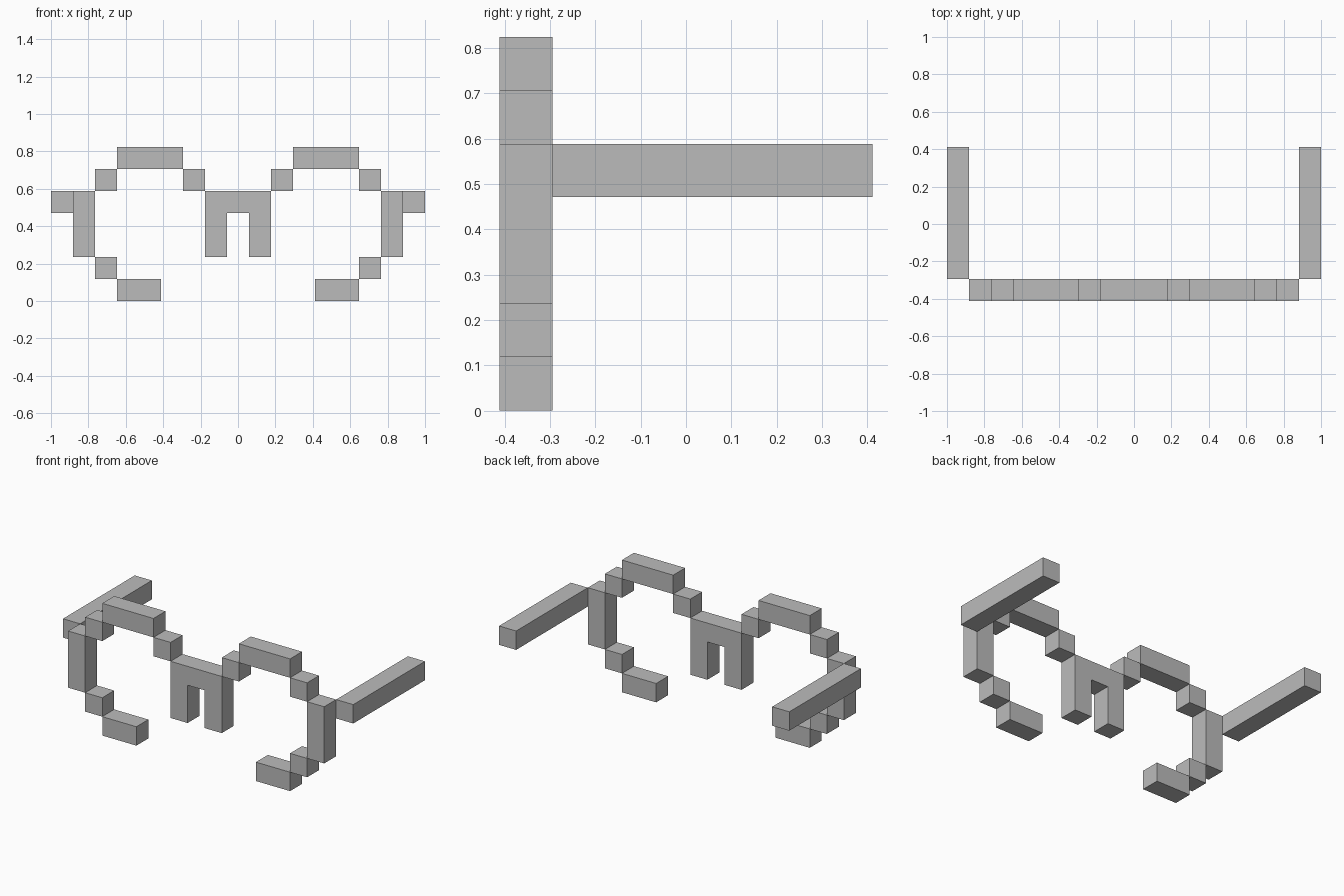
import bpy, bmesh

if "Cube" in bpy.data.objects:
    bpy.data.objects.remove(bpy.data.objects["Cube"])

U = 2 / 17                 # one block of the grid
FRONT, BACK = -3.5, -2.5   # depth of the front frame, in blocks

grey = bpy.data.materials.new("grey")
grey.diffuse_color = (0.5, 0.5, 0.5, 1)
grey.use_nodes = True
grey.node_tree.nodes["Principled BSDF"].inputs["Base Color"].default_value = grey.diffuse_color


def extruded(name, outline, y0=FRONT, y1=BACK):
    """Extrude an x-z outline, given in blocks, from y0 to y1."""
    bm = bmesh.new()
    face = bm.faces.new([bm.verts.new((x * U, y0 * U, z * U)) for x, z in outline])
    ext = bmesh.ops.extrude_face_region(bm, geom=[face])
    moved = [v for v in ext["geom"] if isinstance(v, bmesh.types.BMVert)]
    bmesh.ops.translate(bm, verts=moved, vec=(0, (y1 - y0) * U, 0))
    bmesh.ops.recalc_face_normals(bm, faces=bm.faces)
    mesh = bpy.data.meshes.new(name)
    bm.to_mesh(mesh)
    bm.free()
    mesh.materials.append(grey)
    obj = bpy.data.objects.new(name, mesh)
    bpy.context.collection.objects.link(obj)
    return obj


def box_pair(name, x0, x1, z0, z1, y0=FRONT, y1=BACK):
    """One box on each side of the centre."""
    for side, s in (("right", 1), ("left", -1)):
        extruded(f"{side}_{name}",
                 [(s * x0, z0), (s * x1, z0), (s * x1, z1), (s * x0, z1)], y0, y1)


# Nose bridge with its two pads
extruded("nose_bridge", [(-1.5, 2), (-0.5, 2), (-0.5, 4), (0.5, 4),
                         (0.5, 2), (1.5, 2), (1.5, 5), (-1.5, 5)])

# Stepped rims
box_pair("inner_upper_step", 1.5, 2.5, 5, 6)
box_pair("rim_top", 2.5, 5.5, 6, 7)
box_pair("outer_upper_step", 5.5, 6.5, 5, 6)
box_pair("rim_side", 6.5, 7.5, 2, 5)
box_pair("outer_lower_step", 5.5, 6.5, 1, 2)
box_pair("rim_bottom", 3.5, 5.5, 0, 1)

# Temple arms
box_pair("temple_arm", 7.5, 8.5, 4, 5, BACK, 3.5)
